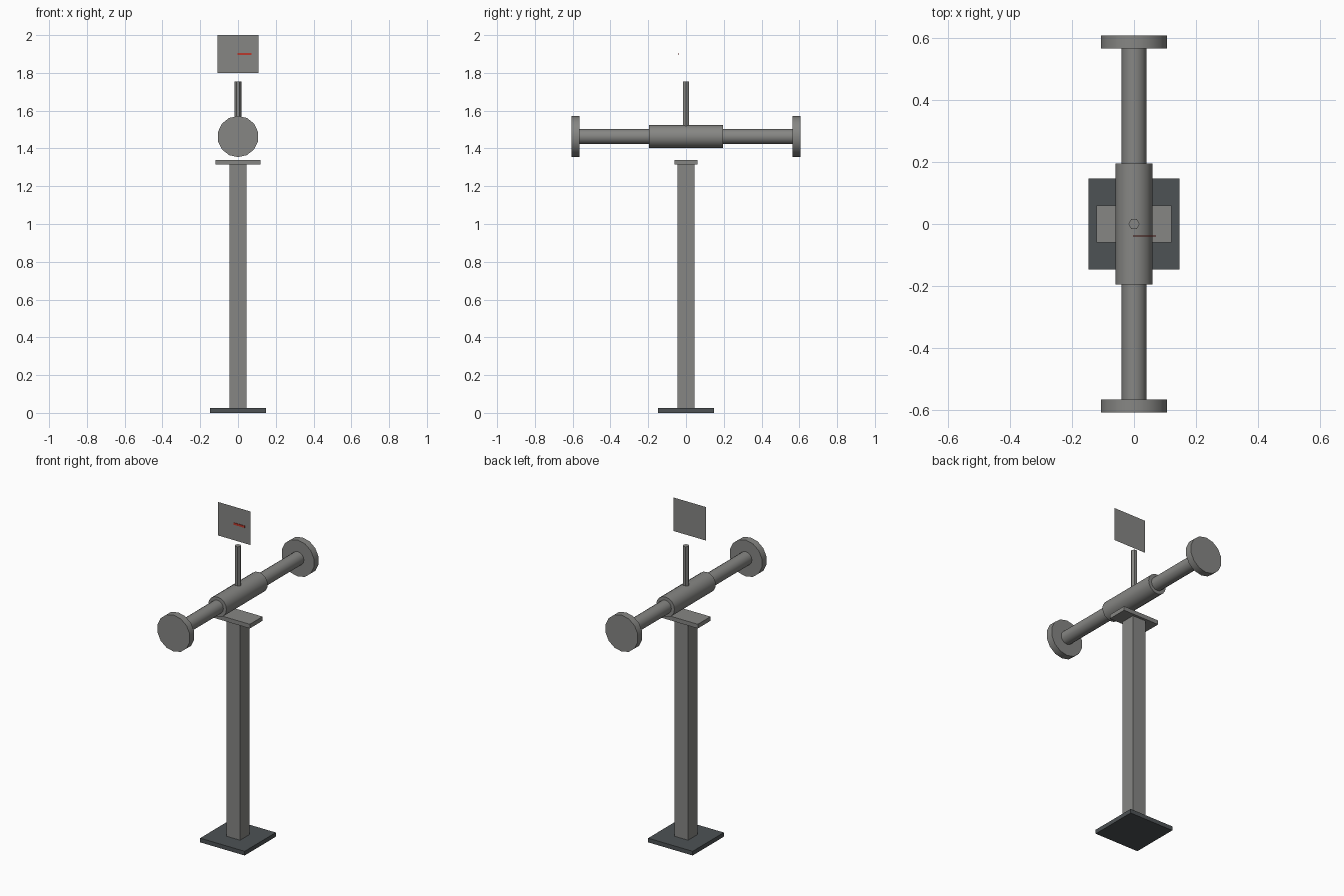
import bpy
import math

cube = bpy.data.objects.get("Cube")
if cube:
    bpy.data.objects.remove(cube, do_unlink=True)


def make_material(name, colour):
    mat = bpy.data.materials.new(name)
    mat.use_nodes = True
    mat.diffuse_color = (*colour, 1)
    mat.node_tree.nodes["Principled BSDF"].inputs["Base Color"].default_value = (*colour, 1)
    return mat


grey = make_material("warm grey metal", (0.24, 0.24, 0.23))
dark = make_material("dark grey", (0.075, 0.085, 0.09))
red = make_material("red", (0.5, 0.04, 0.025))


def finish(name, mat):
    obj = bpy.context.object
    obj.name = name
    obj.data.materials.append(mat)
    return obj


def box(name, size, centre, mat):
    bpy.ops.mesh.primitive_cube_add(size=1, location=centre)
    obj = finish(name, mat)
    obj.scale = size
    bpy.ops.object.transform_apply(location=False, rotation=False, scale=True)
    return obj


def cylinder(name, radius, length, centre, sides, mat, along_y=True, smooth=True):
    tilt = math.pi / 2 if along_y else 0
    bpy.ops.mesh.primitive_cylinder_add(vertices=sides, radius=radius, depth=length,
                                        location=centre, rotation=(tilt, 0, 0))
    obj = finish(name, mat)
    if smooth:
        bpy.ops.object.shade_smooth_by_angle(angle=math.radians(35))
    return obj


# Stand: floor plate, square post and cap plate
box("base_plate", (0.294, 0.294, 0.025), (0, 0, 0.0125), dark)
box("post", (0.09, 0.09, 1.29), (0, 0, 0.67), grey)
box("cap_plate", (0.24, 0.12, 0.025), (0, 0, 1.3275), grey)

# Horizontal bar with central sleeve and end discs
AXIS = 1.463
cylinder("bar", 0.04, 1.14, (0, 0, AXIS), 16, grey)
cylinder("sleeve", 0.06, 0.39, (0, 0, AXIS), 16, grey)
for label, side in (("front", -1), ("back", 1)):
    cylinder(label + "_disc", 0.109, 0.042, (0, side * 0.586, AXIS), 14, grey)

# Upright pin on the sleeve
pin = cylinder("pin", 0.018, 0.245, (0, 0, 1.6325), 6, grey, along_y=False, smooth=False)
pin.rotation_euler.z = math.pi / 6

# Floating sign panel with a small red mark
bpy.ops.mesh.primitive_plane_add(size=1, location=(0, -0.035, 1.9), rotation=(math.pi / 2, 0, 0))
panel = finish("sign_panel", grey)
panel.scale = (0.216, 0.2, 1)
box("red_mark", (0.075, 0.003, 0.012), (0.034, -0.038, 1.9), red)
